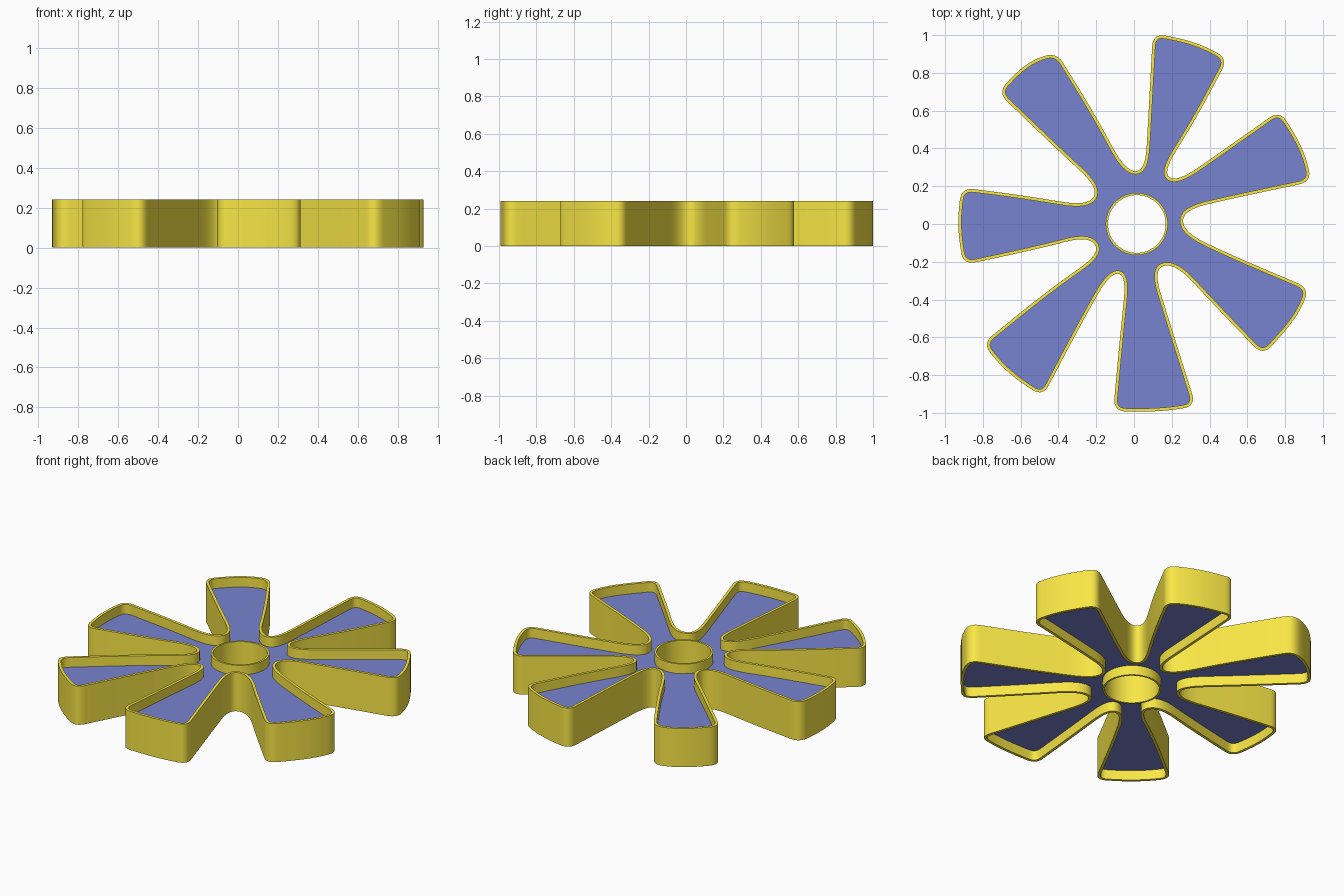
import bpy
from math import cos, sin, tau
from mathutils import Vector

if "Cube" in bpy.data.objects:
    bpy.data.objects.remove(bpy.data.objects["Cube"])

HEIGHT, WALL = 0.24, 0.017
FLOOR_LOW, FLOOR_HIGH = 0.06, 0.18
HUB = Vector((0.015, 0.0))

# Each petal, clockwise: valley corner, side, tip corner, tip, tip corner, side, valley corner
PETALS = [
    [(.06, .28), (.075, .55), (.10, 1.01), (.32, .967), (.498, .877), (.33, .56), (.15, .27)],
    [(.23, .222), (.50, .41), (.772, .602), (.897, .40), (.942, .224), (.58, .148), (.258, .075)],
    [(.262, -.045), (.55, -.18), (.93, -.34), (.86, -.50), (.683, -.697), (.425, -.43), (.22, -.208)],
    [(.10, -.235), (.22, -.62), (.328, -.965), (.14, -.994), (-.11, -.992), (-.08, -.66), (-.04, -.265)],
    [(-.13, -.262), (-.30, -.566), (-.483, -.915), (-.67, -.79), (-.803, -.633), (-.446, -.344), (-.175, -.155)],
    [(-.24, -.062), (-.50, -.13), (-.905, -.217), (-.936, -.01), (-.915, .193), (-.60, .153), (-.245, .095)],
    [(-.185, .19), (-.42, .407), (-.722, .697), (-.57, .855), (-.412, .912), (-.208, .582), (-.045, .28)],
]
ROUNDING = [.14, 1, .07, 1, .07, 1, .14]


def rounded_outline(steps=10):
    """Round every corner of the petal polygon with a quadratic curve."""
    pts = [Vector(p) for petal in PETALS for p in petal]
    out = []
    for i, p in enumerate(pts):
        a, b = pts[i - 1] - p, pts[(i + 1) % len(pts)] - p
        cap = ROUNDING[i % 7]
        start = p + a.normalized() * min(cap, a.length * 0.49)
        end = p + b.normalized() * min(cap, b.length * 0.49)
        for k in range(steps + 1):
            t = k / steps
            out.append(start * (1 - t) ** 2 + p * 2 * t * (1 - t) + end * t * t)
    return out


def inset(loop, dist):
    """Shift a clockwise loop towards its inside."""
    out = []
    for i, p in enumerate(loop):
        d = (loop[(i + 1) % len(loop)] - loop[i - 1]).normalized()
        out.append(p + Vector((d.y, -d.x)) * dist)
    return out


def circle(radius, n=64):
    return [HUB + Vector((cos(tau * i / n), sin(tau * i / n))) * radius for i in range(n)]


def slab(name, loops, z0, z1, mat):
    """Extrude nested flat loops (outer loop plus hole) from z0 to z1."""
    cu = bpy.data.curves.new(name, 'CURVE')
    cu.dimensions = '2D'
    cu.fill_mode = 'BOTH'
    cu.extrude = (z1 - z0) / 2
    for loop in loops:
        sp = cu.splines.new('POLY')
        sp.points.add(len(loop) - 1)
        for q, p in zip(sp.points, loop):
            q.co = (p.x, p.y, 0, 1)
        sp.use_cyclic_u = True
    ob = bpy.data.objects.new(name, cu)
    bpy.context.collection.objects.link(ob)
    ob.location.z = (z0 + z1) / 2
    bpy.ops.object.select_all(action='DESELECT')
    ob.select_set(True)
    bpy.context.view_layer.objects.active = ob
    bpy.ops.object.convert(target='MESH')
    ob = bpy.context.object
    ob.data.materials.clear()
    ob.data.materials.append(mat)
    bpy.ops.object.shade_smooth_by_angle()


def material(name, color):
    m = bpy.data.materials.new(name)
    m.diffuse_color = color
    m.use_nodes = True
    m.node_tree.nodes["Principled BSDF"].inputs["Base Color"].default_value = m.diffuse_color
    return m


yellow = material("yellow", (0.95, 0.80, 0.06, 1))
blue = material("blue", (0.19, 0.23, 0.64, 1))
outline = rounded_outline()

# Outer rim, hub ring and recessed floor
slab("petal_rim", [outline, inset(outline, WALL)], 0, HEIGHT, yellow)
slab("hub_ring", [circle(0.165), circle(0.165 - WALL * 0.7)], 0, HEIGHT, yellow)
slab("flower_floor", [inset(outline, WALL / 2), circle(0.16)], FLOOR_LOW, FLOOR_HIGH, blue)
